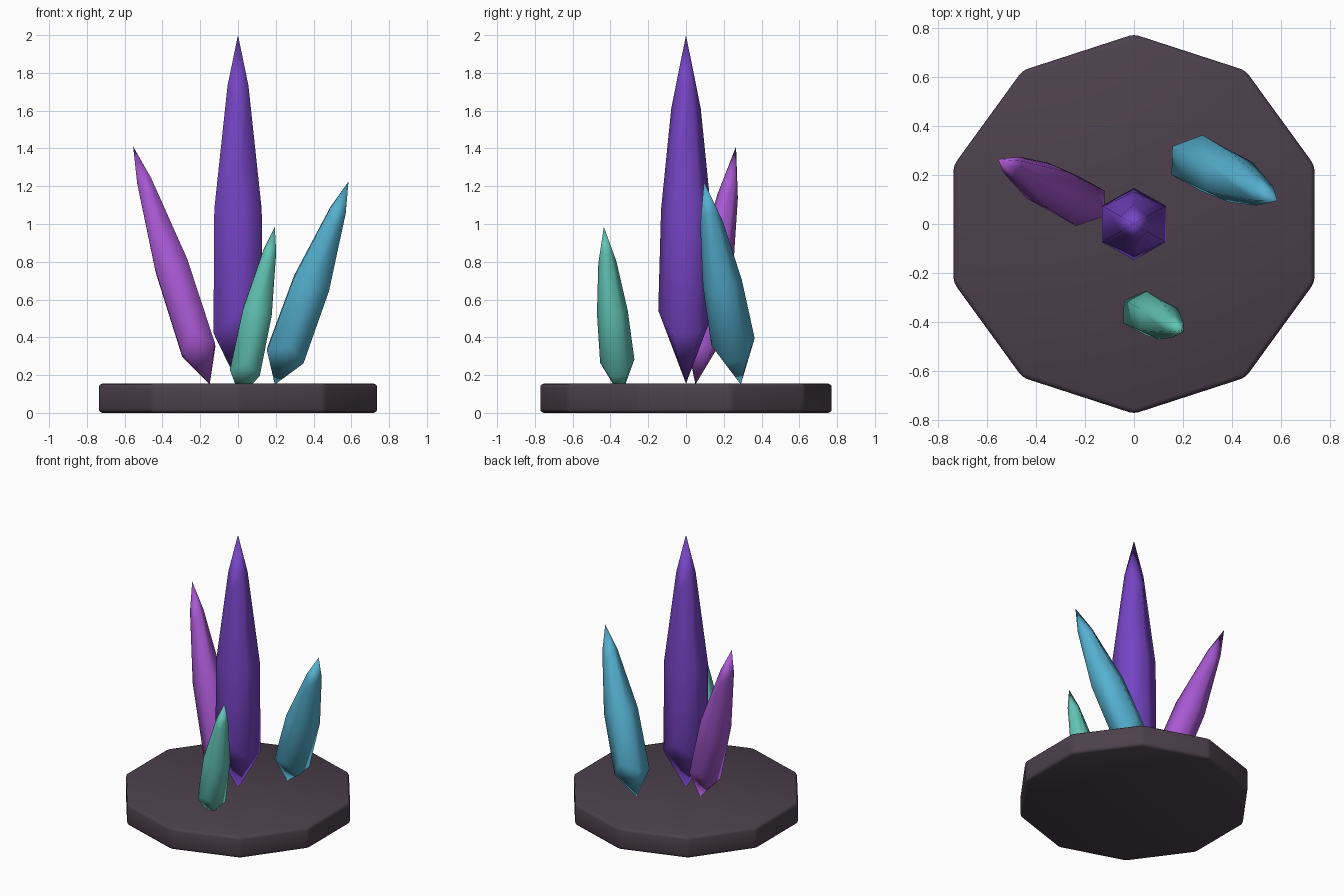
import bpy, bmesh, math
from mathutils import Vector

if "Cube" in bpy.data.objects:
    bpy.data.objects.remove(bpy.data.objects["Cube"])


def material(name, hex_code):
    vals = [int(hex_code[i:i + 2], 16) / 255 for i in (0, 2, 4)]
    lin = [v / 12.92 if v <= 0.04045 else ((v + 0.055) / 1.055) ** 2.4 for v in vals]
    m = bpy.data.materials.new(name)
    m.diffuse_color = (*lin, 1)
    m.use_nodes = True
    m.node_tree.nodes["Principled BSDF"].inputs["Base Color"].default_value = m.diffuse_color
    return m


def finish(bm, name, mat):
    bmesh.ops.recalc_face_normals(bm, faces=bm.faces)
    for f in bm.faces:
        f.smooth = True
    me = bpy.data.meshes.new(name)
    bm.to_mesh(me)
    bm.free()
    me.materials.append(mat)
    ob = bpy.data.objects.new(name, me)
    bpy.context.collection.objects.link(ob)
    return ob


# Each ring: (height, radius) for the front/back corners, then for the side corners
RINGS = [((0.21, 0.147), (0.145, 0.150)),
         ((0.50, 0.132), (0.50, 0.145)),
         ((0.79, 0.078), (0.855, 0.064))]


def crystal(name, foot, tip, scale, mat):
    foot, tip = Vector(foot), Vector(tip)
    axis = tip - foot
    turn = Vector((0, 0, 1)).rotation_difference(axis)
    bm = bmesh.new()
    rings = []
    for pole, side in RINGS:
        ring = []
        for i in range(6):
            a = math.radians(90 + 60 * i)
            t, r = pole if i % 3 == 0 else side
            p = Vector((r * scale * math.cos(a), r * scale * math.sin(a), t * axis.length))
            ring.append(bm.verts.new(foot + turn @ p))
        rings.append(ring)
    low, top = bm.verts.new(foot), bm.verts.new(tip)
    for i in range(6):
        j = (i + 1) % 6
        bm.faces.new((low, rings[0][j], rings[0][i]))
        for a, b in zip(rings, rings[1:]):
            bm.faces.new((a[i], a[j], b[j], b[i]))
        bm.faces.new((rings[-1][i], rings[-1][j], top))
    return finish(bm, name, mat)


# Ten-sided base slab with softened edges
bm = bmesh.new()
R, H = 0.775, 0.155
ring = [bm.verts.new((R * math.cos(math.radians(90 + 36 * i)),
                      R * math.sin(math.radians(90 + 36 * i)), 0)) for i in range(10)]
face = bm.faces.new(ring)
up = bmesh.ops.extrude_face_region(bm, geom=[face])["geom"]
bmesh.ops.translate(bm, vec=(0, 0, H), verts=[v for v in up if isinstance(v, bmesh.types.BMVert)])
if face.is_valid and not any(f is not face and len(f.verts) == 10 and
                             f.calc_center_median().z < 0.01 for f in bm.faces):
    pass
bmesh.ops.recalc_face_normals(bm, faces=bm.faces)
bmesh.ops.bevel(bm, geom=list(bm.edges), offset=0.02, segments=2, profile=0.5, affect='EDGES')
finish(bm, "stone_base", material("dark stone", "4C404C"))

# Crystals
crystal("tall_crystal", (0, 0, 0.155), (0, 0, 2.0), 1.0, material("purple", "7644C4"))
crystal("left_crystal", (-0.15, 0.05, 0.15), (-0.555, 0.265, 1.41), 0.71, material("magenta", "A858D2"))
crystal("right_crystal", (0.195, 0.29, 0.15), (0.585, 0.095, 1.225), 0.79, material("blue", "55B0D0"))
crystal("front_crystal", (0.01, -0.345, 0.085), (0.195, -0.435, 0.985), 0.62, material("teal", "62C4B4"))
